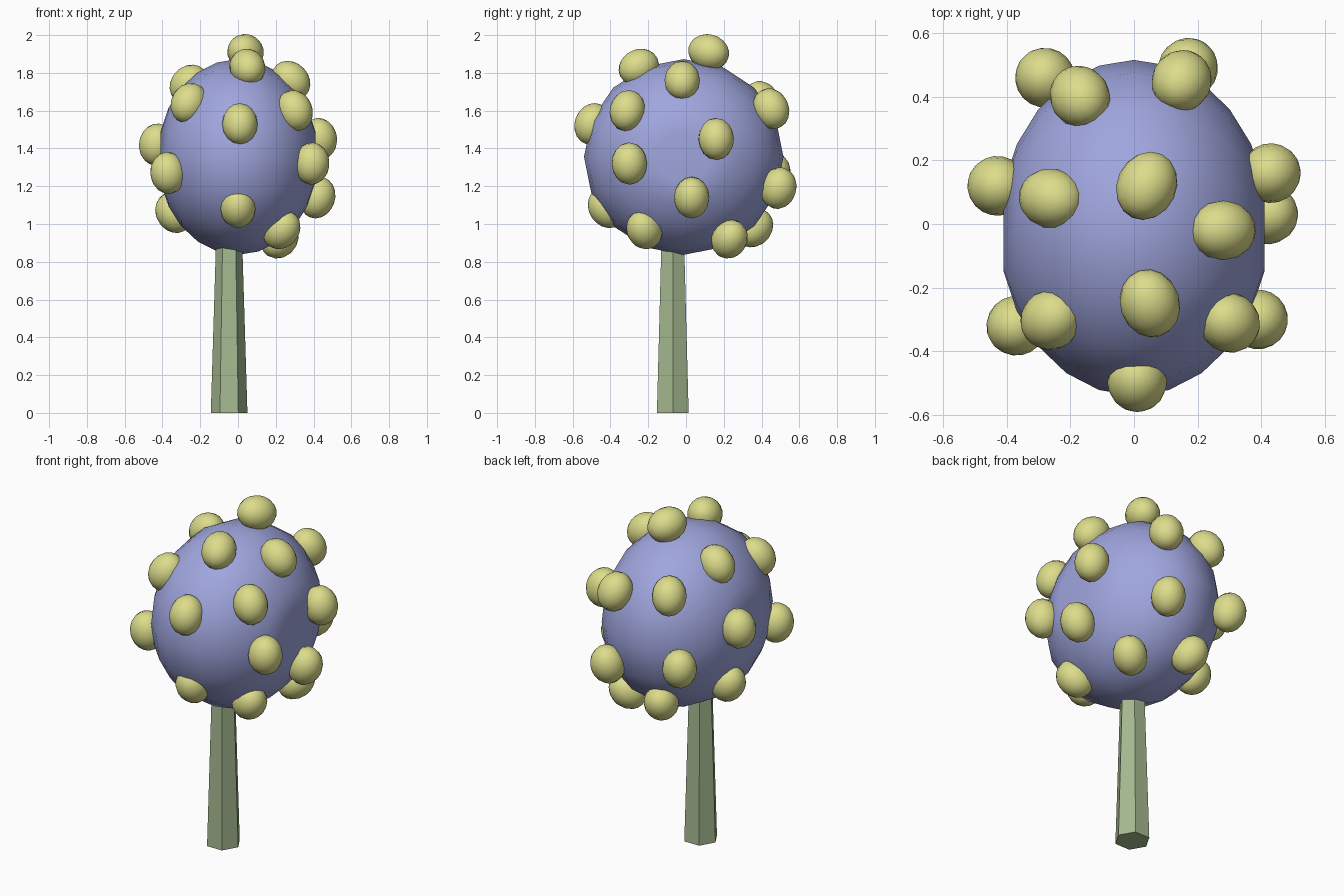
import bpy
from math import radians
from mathutils import Vector, Matrix

cube = bpy.data.objects.get("Cube")
if cube:
    bpy.data.objects.remove(cube, do_unlink=True)


def make_material(name, rgb):
    mat = bpy.data.materials.new(name)
    mat.use_nodes = True
    color = (*rgb, 1)
    mat.diffuse_color = color
    mat.node_tree.nodes["Principled BSDF"].inputs["Base Color"].default_value = color
    return mat


violet = make_material("soft violet", (0.35, 0.38, 0.73))
yellow = make_material("pale yellow", (0.72, 0.72, 0.26))
green = make_material("sage green", (0.38, 0.49, 0.28))


def finish(name, mat, smooth):
    obj = bpy.context.object
    obj.name = name
    obj.data.materials.append(mat)
    if smooth:
        bpy.ops.object.shade_smooth()
    return obj


# Trunk: tapered six-sided post with corners on the x axis
bpy.ops.mesh.primitive_cone_add(vertices=6, radius1=0.097, radius2=0.068, depth=0.95,
                                location=(-0.047, -0.07, 0.475))
trunk = finish("trunk", green, False)
trunk.data.transform(Matrix.Rotation(radians(30), 4, "Z"))

# Crown: egg-like ball, poles on the x axis, each pole dimpled inwards
center = Vector((0, -0.012, 1.355))
radii = Vector((0.425, 0.528, 0.518))
bpy.ops.mesh.primitive_uv_sphere_add(segments=16, ring_count=12, radius=1, location=center)
crown = finish("crown", violet, True)
crown.data.transform(Matrix.Rotation(radians(90), 4, "Y"))
for v in crown.data.vertices:
    if abs(v.co.x) > 0.99:
        v.co.x *= 0.87
crown.data.transform(Matrix.Diagonal((*radii, 1)))

# Fruits: oval balls half sunk in the crown, longer in the upward direction
fruit_spots = [
    # top
    (0.04, 0.12, 1.91), (0.05, -0.25, 1.83), (0.28, -0.02, 1.76), (-0.26, 0.08, 1.74),
    # front
    (-0.26, -0.30, 1.64), (0.30, -0.31, 1.60), (0.01, -0.495, 1.53), (0.0, -0.42, 1.085),
    # sides
    (-0.43, 0.12, 1.42), (0.43, 0.16, 1.45), (0.39, -0.30, 1.32), (-0.37, -0.32, 1.27),
    (0.42, 0.03, 1.14), (-0.34, 0.09, 1.06),
    # back
    (0.15, 0.45, 1.61), (0.17, 0.49, 1.19), (-0.17, 0.40, 1.65), (-0.28, 0.46, 1.27),
    # underside
    (0.23, -0.22, 0.97), (0.22, 0.23, 0.92), (-0.09, 0.36, 0.98),
]
for i, spot in enumerate(fruit_spots, 1):
    bpy.ops.mesh.primitive_uv_sphere_add(segments=16, ring_count=10, radius=1, location=spot)
    fruit = finish(f"fruit_{i}", yellow, True)
    outward = Vector(a / r ** 2 for a, r in zip(Vector(spot) - center, radii))
    fruit.scale = (0.094, 0.112, 0.094)
    fruit.rotation_euler = outward.to_track_quat("Z", "Y").to_euler()
